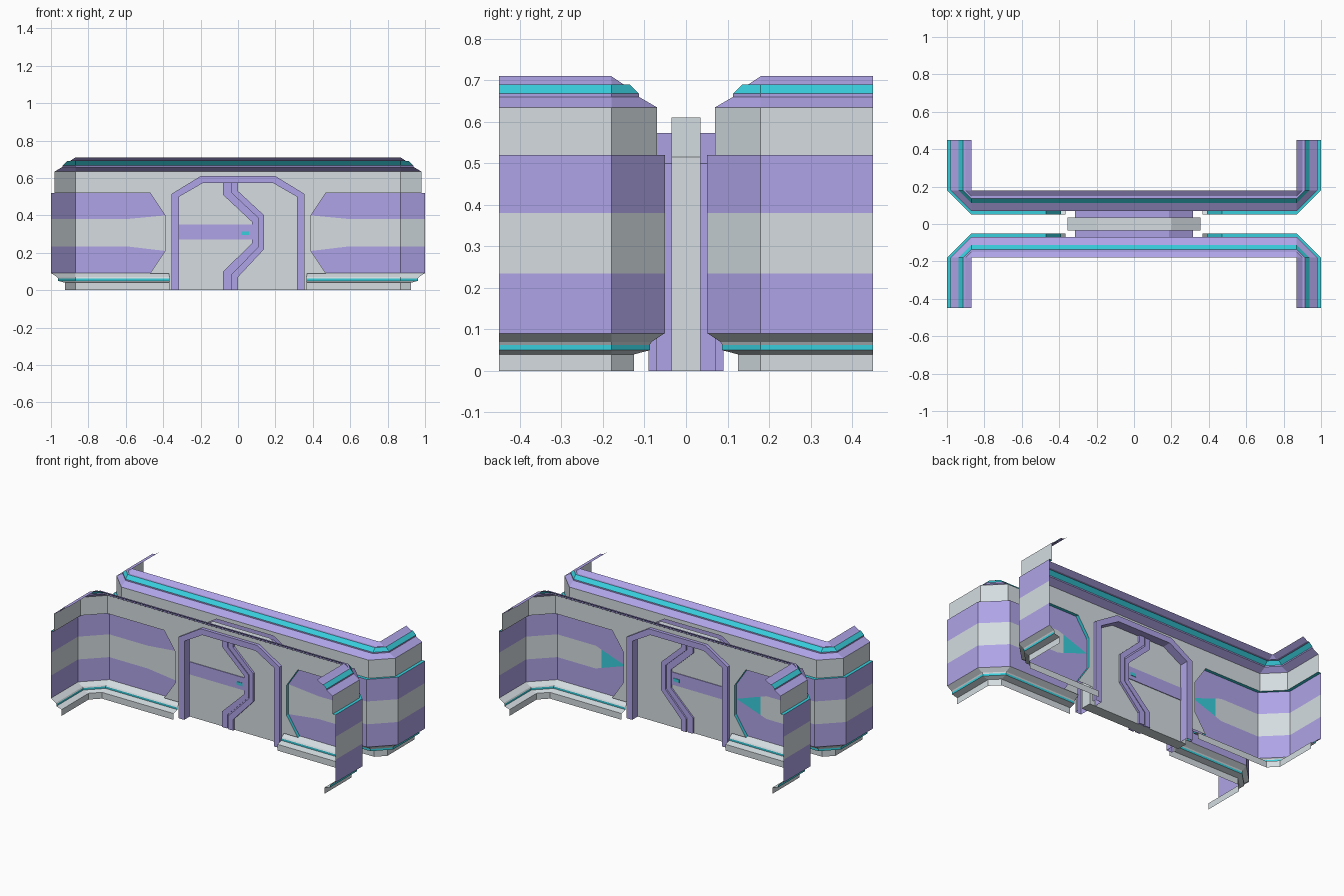
import bpy, bmesh
from mathutils import Vector

if "Cube" in bpy.data.objects:
    bpy.data.objects.remove(bpy.data.objects["Cube"])


def material(name, rgb):
    m = bpy.data.materials.new(name)
    m.diffuse_color = (*rgb, 1)
    m.use_nodes = True
    m.node_tree.nodes["Principled BSDF"].inputs["Base Color"].default_value = m.diffuse_color
    return m


GREY = material("grey", (0.66, 0.72, 0.75))
PURPLE = material("purple", (0.43, 0.37, 0.80))
TEAL = material("teal", (0.04, 0.62, 0.72))


def build(name, faces, axes="", face_room=True):
    """faces: list of (points, material); axes: mirror axes about the origin."""
    bm, mesh, mats = bmesh.new(), bpy.data.meshes.new(name), []
    for pts, mat in faces:
        f = bm.faces.new([bm.verts.new(p) for p in pts])
        if mat not in mats:
            mats.append(mat)
        f.material_index = mats.index(mat)
    bmesh.ops.remove_doubles(bm, verts=bm.verts[:], dist=1e-5)
    bm.normal_update()
    if face_room:
        # turn the open sheet towards the room it belongs to
        side = 1 if sum(v.co.y for v in bm.verts) > 0 else -1
        room = Vector((0, side * 0.6, 0.35))
        score = sum(f.calc_area() * f.normal.dot((room - f.calc_center_median()).normalized())
                    for f in bm.faces)
        if score < 0:
            bmesh.ops.reverse_faces(bm, faces=bm.faces[:])
    else:
        bmesh.ops.recalc_face_normals(bm, faces=bm.faces[:])
    bm.to_mesh(mesh)
    bm.free()
    for m in mats:
        mesh.materials.append(m)
    ob = bpy.data.objects.new(name, mesh)
    bpy.context.collection.objects.link(ob)
    if axes:
        mod = ob.modifiers.new("mirror", 'MIRROR')
        mod.use_axis = ("x" in axes, "y" in axes, False)
        mod.merge_threshold = 1e-5
    return ob


def loft(rows, mats):
    return [((a[j], a[j + 1], b[j + 1], b[j]), mat)
            for a, b, mat in zip(rows, rows[1:], mats) for j in range(len(a) - 1)]


def wall_row(d, z, x0):
    """Half of the room outline, inset by d, at height z."""
    y = -(0.05 + d)
    pts = [(x0, y, z), (0.87, y, z), (1 - d, -0.18, z), (1 - d, -0.45, z)]
    if x0 == 0.87:
        pts = pts[1:]
    if d >= 0.13:
        pts[-2] = (0.87, -0.1801, z)
    return pts


def sweep(name, profile, mats, x0):
    return build(name, loft([wall_row(d, z, x0) for d, z in profile], mats), "xy")


def flat(name, polys, y, axes):
    return build(name, [([(x, y, z) for x, z in p], m) for p, m in polys], axes)


def prism(name, outline, y0, y1, mat, axes=""):
    a = [(x, y0, z) for x, z in outline]
    b = [(x, y1, z) for x, z in outline]
    faces = [(a, mat), (b, mat)] + loft([a + a[:1], b + b[:1]], [mat])
    return build(name, faces, axes, False)


# cornice, upper wall returns, striped side panels and skirting
sweep("cornice", [(.02, .635), (.063, .66), (.063, .668), (.085, .69), (.10, .69), (.13, .71)],
      [PURPLE, PURPLE, TEAL, PURPLE, PURPLE], 0)
sweep("upper_wall_return", [(.02, .52), (.02, .635)], [GREY], .87)
sweep("panel_top_ledge", [(0, .52), (.02, .52)], [TEAL], .47)
sweep("striped_panel", [(0, .09), (0, .235), (0, .38), (0, .52)], [PURPLE, GREY, PURPLE], .6)
sweep("skirting", [(.075, 0), (.075, .04), (.037, .05), (.037, .063), (.033, .07), (0, .092)],
      [GREY, GREY, TEAL, GREY, GREY], .365)

# wall around the doorway, with recess edges for the side panels
door_out = [(.355, 0), (.355, .515), (.20, .61), (0, .61)]
door_in = [(.315, 0), (.315, .50), (.188, .573), (0, .573)]
recess = [(.47, .52), (.39, .40), (.39, .21), (.47, .09)]
flat("door_wall", [([(0, .635), (.87, .635), (.87, .52)] + recess
                    + [(.37, .09), (.37, 0)] + door_out, GREY)], -.07, "xy")
build("recess_edge", loft([[(x, y, z) for x, z in recess] for y in (-.05, -.07)], [TEAL]), "xy")

# panel ends: widening stripe in front, teal arrow at the back
flat("front_panel_end", [
    ([(.6, .52), (.47, .52), (.39, .40), (.6, .38)], PURPLE),
    ([(.6, .38), (.39, .40), (.39, .21), (.6, .235)], GREY),
    ([(.6, .235), (.39, .21), (.47, .09), (.6, .09)], PURPLE)], -.05, "x")
flat("back_panel_end", [
    ([(.6, .52), (.47, .52), (.39, .40), (.39, .307), (.56, .366), (.6, .38)], PURPLE),
    ([(.39, .307), (.56, .366), (.56, .249)], TEAL),
    ([(.56, .366), (.6, .38), (.6, .235), (.56, .249)], GREY),
    ([(.6, .235), (.56, .249), (.39, .307), (.39, .21), (.47, .09), (.6, .09)], PURPLE)], .05, "x")

# door frame: raised rim and tunnel into the slab
frame = [[(x, y, z) for x, z in line] for line, y in
         ((door_out, -.07), (door_out, -.09), (door_in, -.09), (door_in, -.035))]
build("door_frame", loft(frame, [PURPLE] * 3), "xy")

# door slab with crossbar, lock light and zigzag seam on both faces
prism("door_slab", door_out[:3] + [(-x, z) for x, z in door_out[2::-1]], -.035, .035, GREY)
prism("door_crossbar", [(-.315, .27), (.09, .27), (.09, .35), (-.315, .35)],
      -.039, -.034, PURPLE, "y")
prism("lock_light", [(.02, .295), (.06, .295), (.06, .315), (.02, .315)], -.042, -.034, TEAL, "y")


def seam_edge(t):
    x, m = -.08 + .08 * t, .075 + .065 * t
    return [(x, .573), (x, .51 + .02 * t), (m, .365 + .035 * t),
            (m, .25 - .03 * t), (x, .10 - .03 * t), (x, 0)]


for name, t0, t1, depth in (("seam_left", 0, .45, .010), ("seam_groove", .45, .55, .004),
                            ("seam_right", .55, 1, .014)):
    prism(name, seam_edge(t0) + seam_edge(t1)[::-1], -.035 - depth, -.034, PURPLE, "y")
